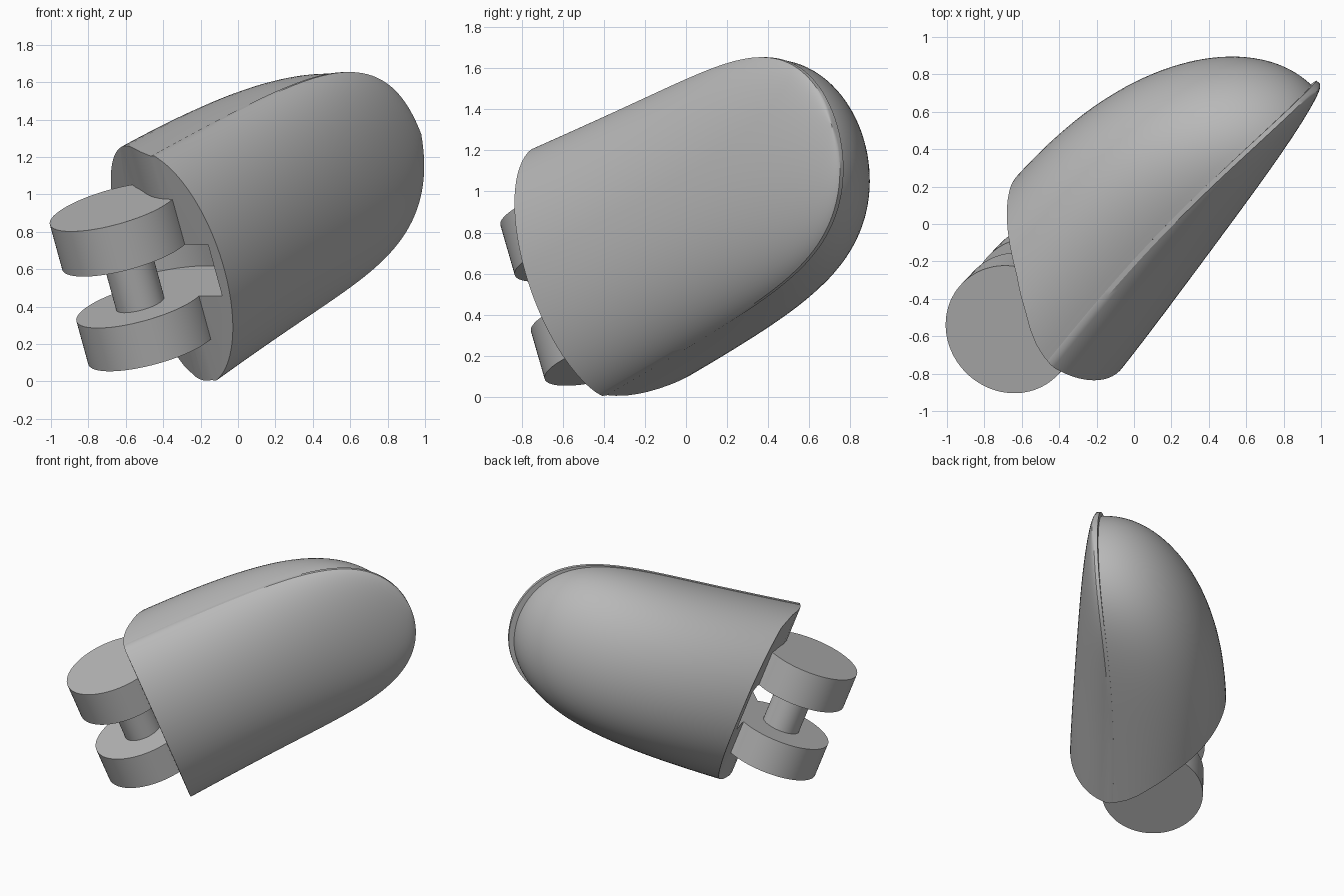
import bpy, bmesh, math
from mathutils import Matrix, Vector

if "Cube" in bpy.data.objects:
    bpy.data.objects.remove(bpy.data.objects["Cube"])

# One grey material
grey = bpy.data.materials.new("mid_grey")
grey.use_nodes = True
GREY = (0.48, 0.48, 0.48, 1)
grey.diffuse_color = GREY
grey.node_tree.nodes["Principled BSDF"].inputs["Base Color"].default_value = GREY

# Local frame: along the finger, along the hinge pin, towards the pad
AZ, EL = math.radians(46.3), math.radians(21.7)
along = Vector((math.cos(EL) * math.cos(AZ), math.cos(EL) * math.sin(AZ), math.sin(EL)))
padward = Vector((math.sin(AZ), -math.cos(AZ), 0))
pinward = padward.cross(along)
FRAME = Matrix((along, pinward, padward)).transposed().to_4x4()
FRAME.translation = (-0.54, -0.433, 0.56)
MID = 0.015         # body centre line along the pin
STEPS, ARC = 48, 48


def make(name, bm):
    bmesh.ops.recalc_face_normals(bm, faces=bm.faces)
    bm.transform(FRAME)
    mesh = bpy.data.meshes.new(name)
    bm.to_mesh(mesh)
    bm.free()
    mesh.materials.append(grey)
    obj = bpy.data.objects.new(name, mesh)
    bpy.context.collection.objects.link(obj)
    return obj


def cylinder(name, radius, low, high, u=-0.03, sides=96):
    bm = bmesh.new()
    turn = Matrix.Translation((u, (low + high) / 2, 0)) @ Matrix.Rotation(math.pi / 2, 4, 'X')
    bmesh.ops.create_cone(bm, cap_ends=True, segments=sides, radius1=radius,
                          radius2=radius, depth=high - low, matrix=turn)
    return make(name, bm)


def loft(name, length, section):
    """Skin closed sections from the hinge end to the tip."""
    bm = bmesh.new()
    rings = []
    for i in range(STEPS + 1):
        u = length * math.sin(math.pi / 2 * i / STEPS)
        rings.append([bm.verts.new((u, MID + v, w)) for v, w in section(u)])
    for a, b in zip(rings, rings[1:]):
        for j in range(len(a)):
            k = (j + 1) % len(a)
            bm.faces.new((a[j], a[k], b[k], b[j]))
    bm.faces.new(rings[0])
    bmesh.ops.remove_doubles(bm, verts=bm.verts, dist=0.0005)
    return make(name, bm)


def half_width(u, length):
    return (0.65 - 0.045 * u) * math.sqrt(max(0, 1 - (u / length) ** 7.2))


def seam(u):
    return 0.27 - 0.05 * math.sin(math.pi * u / 2.03)


PAD_LENGTH, SHELL_LENGTH = 2.025, 1.985
LIP, START = 0.025, 0.3


# Pad section: a thin upright lip under a shallow dome
def pad_section(u):
    h = half_width(u, PAD_LENGTH)
    rise = 0.29 * max(0, 1 - (u / 2.05) ** 2) ** 0.8
    points = [(h, seam(u))]
    for i in range(ARC + 1):
        t = START + (math.pi - 2 * START) * i / ARC
        lift = (math.sin(t) - math.sin(START)) / (1 - math.sin(START))
        points.append((h * math.cos(t) / math.cos(START), seam(u) + LIP + rise * lift))
    return points + [(-h, seam(u))]


# Shell section: a deep, slightly bulging arch behind the seam
def shell_section(u):
    h = 0.995 * half_width(u, SHELL_LENGTH)
    depth = 0.78 * math.sqrt(max(0, 1 - (u / SHELL_LENGTH) ** 3))
    bulge = 0.13 * (1 - (u / 2) ** 4)
    points = []
    for i in range(ARC + 1):
        t = math.pi * i / ARC
        v = math.cos(t) + bulge * math.sin(2 * t)
        points.append((h * v, seam(u) - depth * math.sin(t)))
    return points


pad = loft("finger_pad", PAD_LENGTH, pad_section)
shell = loft("back_shell", SHELL_LENGTH, shell_section)

# Cutter for the hinge end: square at the pad, sloping away at the back
profile = [(-1, 1), (0.08, 1), (0.08, 0.32), (0.09, 0.24), (0.115, 0.16), (0.155, 0.08),
           (0.205, 0), (0.255, -0.09), (0.31, -0.18), (0.46, -0.5), (0.58, -0.8), (-1, -0.8)]
bm = bmesh.new()
face = bm.faces.new([bm.verts.new((u, -1, w)) for u, w in profile])
grown = bmesh.ops.extrude_face_region(bm, geom=[face])["geom"]
bmesh.ops.translate(bm, vec=(0, 2, 0),
                    verts=[g for g in grown if isinstance(g, bmesh.types.BMVert)])
end_cutter = make("end_cutter", bm)

# Cutter for the round clearance between the hinge discs
GAP_LOW, GAP_HIGH = -0.143, 0.153
gap_cutter = cylinder("gap_cutter", 0.515, GAP_LOW, GAP_HIGH, u=0)

cutters = (end_cutter, gap_cutter)
for body in (pad, shell):
    bpy.context.view_layer.objects.active = body
    for cutter in cutters:
        cutter.hide_render = True
        mod = body.modifiers.new("cut", 'BOOLEAN')
        mod.operation = 'DIFFERENCE'
        mod.solver = 'EXACT'
        mod.object = cutter
        bpy.ops.object.modifier_apply(modifier=mod.name)
for cutter in cutters:
    bpy.data.objects.remove(cutter)

# Hinge: two discs joined by a pin
parts = [pad, shell,
         cylinder("upper_hinge_disc", 0.354, GAP_HIGH, 0.413),
         cylinder("lower_hinge_disc", 0.354, -0.392, GAP_LOW),
         cylinder("hinge_pin", 0.133, -0.2, 0.2, sides=48)]

bpy.ops.object.select_all(action='DESELECT')
for obj in parts:
    obj.select_set(True)
bpy.context.view_layer.objects.active = pad
bpy.ops.object.shade_smooth_by_angle(angle=math.radians(30))
